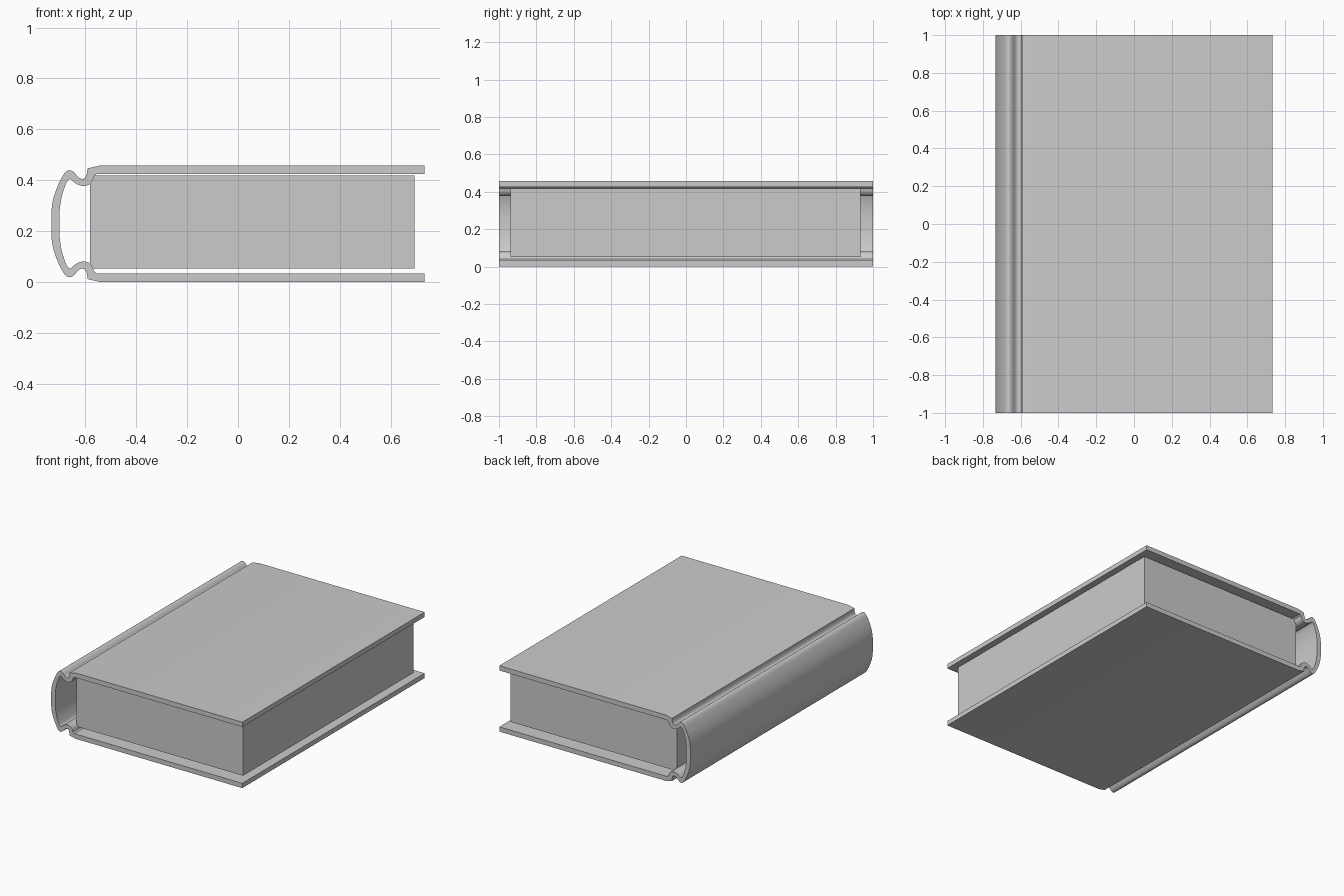
import bpy, bmesh
from mathutils import Vector

if "Cube" in bpy.data.objects:
    bpy.data.objects.remove(bpy.data.objects["Cube"])

MID = 0.2285  # height of the book's horizontal symmetry plane

# Paired outer / inner points of the upper half: spine middle -> hinge groove -> cover
outer = [(-.734, .275), (-.729, .315), (-.716, .36), (-.697, .402), (-.679, .431),
         (-.661, .439), (-.644, .430), (-.629, .413), (-.615, .405), (-.602, .409),
         (-.594, .426), (-.592, .446)]
inner = [(-.702, .275), (-.697, .315), (-.689, .35), (-.678, .382), (-.669, .399),
         (-.660, .404), (-.650, .397), (-.638, .387), (-.614, .377), (-.588, .381),
         (-.573, .396), (-.566, .416)]


def smooth(points, steps=3):
    """Catmull-Rom refinement of an open path."""
    p = [Vector(q) for q in points]
    p = [p[0] * 2 - p[1]] + p + [p[-1] * 2 - p[-2]]
    out = []
    for i in range(1, len(p) - 2):
        a, b, c, d = p[i - 1:i + 3]
        for k in range(steps):
            t = k / steps
            out.append((b * 2 + (c - a) * t + (a * 2 - b * 5 + c * 4 - d) * t * t
                        + (b * 3 - a - c * 3 + d) * t ** 3) * 0.5)
    return out + [p[-2]]


def mirrored(half):
    return [(x, 2 * MID - z) for x, z in reversed(half)] + [(x, z) for x, z in half]


def finish(bm, name):
    bmesh.ops.recalc_face_normals(bm, faces=bm.faces)
    mesh = bpy.data.meshes.new(name)
    bm.to_mesh(mesh)
    bm.free()
    obj = bpy.data.objects.new(name, mesh)
    bpy.context.collection.objects.link(obj)
    return obj


# Wrap-around cover: one cross-section extruded along y
out_path = mirrored([tuple(p) for p in smooth(outer)] + [(-.545, .457), (.733, .457)])
in_path = mirrored([tuple(p) for p in smooth(inner)] + [(-.555, .424), (.733, .424)])
bm = bmesh.new()
outer_v = [bm.verts.new((x, -1, z)) for x, z in out_path]
inner_v = [bm.verts.new((x, -1, z)) for x, z in in_path]
for i in range(len(outer_v) - 1):
    bm.faces.new((outer_v[i], outer_v[i + 1], inner_v[i + 1], inner_v[i]))
ext = bmesh.ops.extrude_face_region(bm, geom=bm.faces[:], use_keep_orig=True)
bmesh.ops.translate(bm, vec=(0, 2, 0),
                    verts=[g for g in ext["geom"] if isinstance(g, bmesh.types.BMVert)])
cover = finish(bm, "cover")
bpy.context.view_layer.objects.active = cover
cover.select_set(True)
bpy.ops.object.shade_smooth_by_angle(angle=0.6)

# Page block
lo, hi = Vector((-.582, -.938, .052)), Vector((.695, .932, .418))
bm = bmesh.new()
bmesh.ops.create_cube(bm, size=1)
for v in bm.verts:
    v.co = (lo + hi) / 2 + v.co * (hi - lo)
finish(bm, "pages")
